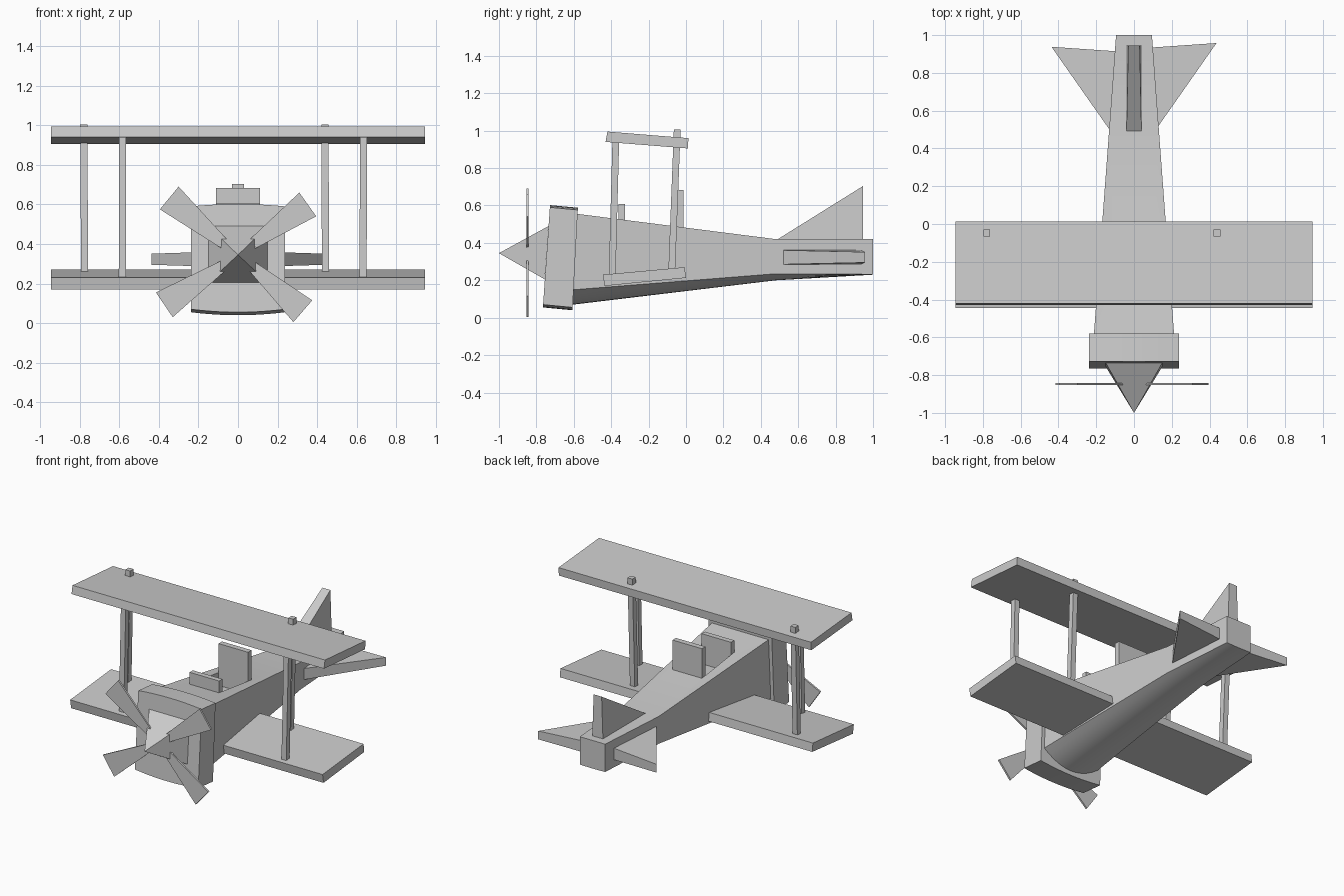
import bpy, bmesh
from mathutils import Vector

if "Cube" in bpy.data.objects:
    bpy.data.objects.remove(bpy.data.objects["Cube"])


def finish(bm, name, smooth=False):
    bmesh.ops.recalc_face_normals(bm, faces=bm.faces[:])
    me = bpy.data.meshes.new(name)
    bm.to_mesh(me)
    bm.free()
    ob = bpy.data.objects.new(name, me)
    bpy.context.collection.objects.link(ob)
    if smooth:
        bpy.ops.object.select_all(action='DESELECT')
        ob.select_set(True)
        bpy.context.view_layer.objects.active = ob
        bpy.ops.object.shade_smooth_by_angle(angle=0.5)
    return ob


def loft(name, rings, smooth=False):
    """Join matching closed rings with quads and cap both ends."""
    bm = bmesh.new()
    vs = [[bm.verts.new(p) for p in r] for r in rings]
    n = len(vs[0])
    for a, b in zip(vs, vs[1:]):
        for i in range(n):
            j = (i + 1) % n
            bm.faces.new((a[i], a[j], b[j], b[i]))
    bm.faces.new(vs[0])
    bm.faces.new(vs[-1])
    return finish(bm, name, smooth)


def side_slab(name, profile, x0, x1):
    """Extrude a (y, z) profile along x."""
    return loft(name, [[(x, y, z) for y, z in profile] for x in (x0, x1)])


def box(name, x, y, z):
    return side_slab(name, [(y[0], z[0]), (y[1], z[0]), (y[1], z[1]), (y[0], z[1])], *x)


def arc(w, edge, mid, n=10):
    """Bowed line of (x, z) from -w to w."""
    return [(w * t, mid + (edge - mid) * t * t) for t in (2 * i / n - 1 for i in range(n + 1))]


# Fuselage with rounded belly: y, half width, top, belly edge, belly centre
stations = [(-0.62, 0.215, 0.56, 0.148, 0.068), (0.48, 0.133, 0.42, 0.235, 0.20),
            (1.0, 0.095, 0.42, 0.232, 0.23)]
fuselage = loft("fuselage", [[(x, y, z) for x, z in arc(w, e, m) + [(w, t), (-w, t)]]
                             for y, w, t, e, m in stations], True)

# Cockpit opening
cutter = box("cockpit_cutter", (-0.11, 0.11), (-0.33, -0.04), (0.40, 0.8))
cutter.hide_render = True
cutter.hide_viewport = True
cut = fuselage.modifiers.new("cockpit", 'BOOLEAN')
cut.operation = 'DIFFERENCE'
cut.solver = 'EXACT'
cut.object = cutter

# Cowling, leaning slightly, bowed above and below
ring = lambda yb, yt, zb, zt: [
    (x, yb + (yt - yb) * (z - zb) / (zt - zb), z)
    for x, z in arc(0.237, zb + 0.015, zb) + arc(0.237, zt - 0.012, zt)[::-1]]
loft("cowling", [ring(-0.765, -0.727, 0.055, 0.602), ring(-0.607, -0.578, 0.04, 0.588)], True)

# Pyramid nose cone
bm = bmesh.new()
base = [bm.verts.new(p) for p in ((-0.15, -0.755, 0.205), (0.15, -0.755, 0.205),
                                  (0.15, -0.735, 0.49), (-0.15, -0.735, 0.49))]
tip = bm.verts.new((0, -1, 0.345))
bm.faces.new(base)
for i in range(4):
    bm.faces.new((base[i], base[(i + 1) % 4], tip))
finish(bm, "nose_cone")

# Four propeller blades: outer edge then inner edge, (x, z)
blades = [[(-0.30, 0.69), (-0.395, 0.575), (-0.055, 0.36), (-0.03, 0.395)],
          [(0.31, 0.66), (0.395, 0.54), (0.055, 0.36), (0.03, 0.395)],
          [(-0.415, 0.155), (-0.33, 0.03), (-0.03, 0.295), (-0.055, 0.33)],
          [(0.375, 0.115), (0.28, 0.005), (0.03, 0.295), (0.055, 0.33)]]
for i, b in enumerate(blades):
    loft(f"propeller_blade_{i + 1}", [[(x, y, z) for x, z in b] for y in (-0.853, -0.841)])

# Wings
side_slab("upper_wing", [(-0.42, 0.995), (0.013, 0.96), (0.01, 0.905), (-0.43, 0.94)], -0.945, 0.945)
side_slab("lower_wing", [(-0.445, 0.23), (-0.007, 0.27), (0.0, 0.213), (-0.435, 0.17)], -0.945, 0.945)

# Wing struts: x bottom, x top, y bottom, y top, z bottom, z top
struts = [(-0.775, -0.78, -0.077, -0.047, 0.23, 1.005), (0.442, 0.44, -0.077, -0.047, 0.23, 1.005),
          (-0.585, -0.583, -0.395, -0.375, 0.21, 0.96), (0.632, 0.635, -0.395, -0.375, 0.21, 0.96)]
s = 0.018
corners = [(-s, -s), (s, -s), (s, s), (-s, s)]
for i, (xb, xt, yb, yt, zb, zt) in enumerate(struts):
    loft(f"wing_strut_{i + 1}", [[(x + dx, y + dy, z) for dx, dy in corners]
                                 for x, y, z in ((xb, yb, zb), (xt, yt, zt))])

# Windscreen and seat back
box("windscreen", (-0.11, 0.11), (-0.36, -0.325), (0.48, 0.607))
box("seat_back", (-0.11, 0.11), (-0.05, -0.013), (0.40, 0.683))

# Tail fin
fin = [(0.475, 0.41), (0.945, 0.41), (0.945, 0.703)]
loft("tail_fin", [[(k * w, y, z) for (y, z), w in zip(fin, (0.04, 0.04, 0.03))] for k in (-1, 1)])

# Tailplanes, tapering to the outer tip
for side, shift, label in ((-1, 0, "left"), (1, 0.02, "right")):
    plan = [(0.06, 0.40, 0.04), (0.437, 0.938, 0.028), (0.06, 0.912, 0.04)]
    loft(f"tailplane_{label}", [[(side * x, y + shift, 0.323 + k * h) for x, y, h in plan]
                                for k in (-1, 1)])
